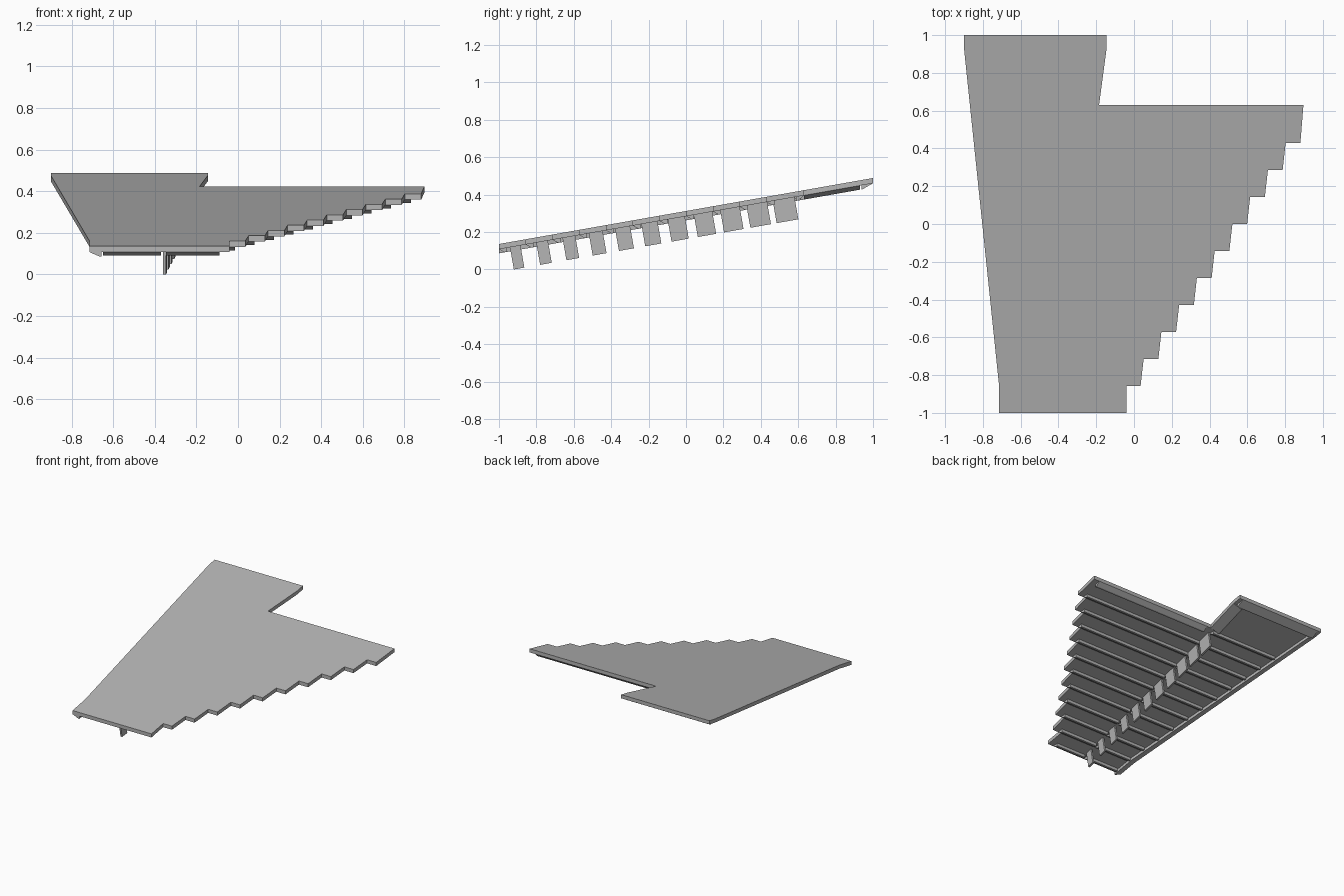
import bpy, bmesh, math
from mathutils import Vector

cube = bpy.data.objects.get("Cube")
if cube:
    bpy.data.objects.remove(cube, do_unlink=True)

grey = bpy.data.materials.new("plain_grey")
grey.use_nodes = True
COLOUR = (0.46, 0.46, 0.46, 1)
grey.diffuse_color = COLOUR
grey.node_tree.nodes["Principled BSDF"].inputs["Base Color"].default_value = COLOUR

TILT = math.radians(10)
PITCH = 0.143          # spacing of steps, ribs and fins
THICK, DEEP = 0.028, 0.05


def point(x, y, drop=0.0):
    """Point on the sloping top surface, lowered by drop."""
    return Vector((x, y, 0.312 + math.tan(TILT) * y - drop))


def prism(name, start, end):
    """Solid joining two matching outlines."""
    bm = bmesh.new()
    a = [bm.verts.new(p) for p in start]
    b = [bm.verts.new(p) for p in end]
    bm.faces.new(a)
    bm.faces.new(b[::-1])
    n = len(a)
    for i in range(n):
        j = (i + 1) % n
        bm.faces.new((a[j], a[i], b[i], b[j]))
    bmesh.ops.recalc_face_normals(bm, faces=bm.faces)
    mesh = bpy.data.meshes.new(name)
    bm.to_mesh(mesh)
    bm.free()
    mesh.materials.append(grey)
    obj = bpy.data.objects.new(name, mesh)
    bpy.context.collection.objects.link(obj)
    return obj


def rail(name, a, b, inward, width=0.03, foot=0.012):
    """Strip under the plate from a to b, its outer face sloping inward."""
    inward = Vector(inward)

    def section(p):
        offsets = ((0, THICK - 0.003), (0, THICK), (width, DEEP),
                   (width + foot, DEEP), (width + foot, THICK - 0.003))
        return [point(*(Vector(p) + inward * o), d) for o, d in offsets]
    prism(name, section(a), section(b))


def step_y(k):
    return -1 + PITCH * k


def step_x(k):
    return -0.04 if k == 0 else 0.035 + 0.094 * (k - 1)


def left_x(y):
    return max(-0.9, min(-0.715, -0.8 - 0.105 * y))


def fin_x(y):
    return -0.265 + 0.094 * y


# Plate with stepped edge and rear tab
outline = [(-0.715, -0.85), (-0.715, -1)]
for k in range(11):
    back = 0.63 if k == 10 else step_y(k + 1)
    outline += [(step_x(k), step_y(k)), (step_x(k) + (0.016 if k else 0.0), back)]
outline += [(-0.185, 0.63), (-0.145, 0.93), (-0.145, 1), (-0.9, 1), (-0.9, 0.93)]
prism("plate", [point(x, y) for x, y in outline],
      [point(x, y, THICK) for x, y in outline])

# Cross ribs, split either side of the fin row
for k in range(12):
    y = step_y(k)
    rail(f"inner_rib_{k}", (left_x(y) + 0.065, y), (fin_x(y) - 0.012, y), (0, 1))
    if k < 11:
        rail(f"outer_rib_{k}", (fin_x(y) + 0.012, y), (step_x(k) - 0.05, y), (0, 1))

# Rims along the straight edges
rail("side_rim", (left_x(-1), -1), (left_x(-0.81), -0.81), (1, 0), 0.05, 0.008)
rail("long_side_rim", (left_x(-0.81), -0.81), (-0.9, 0.93), (1, 0), 0.05, 0.008)
rail("rear_rim", (-0.15, 0.63), (0.85, 0.63), (0, -1))
rail("tab_rear_rim", (-0.87, 1), (-0.175, 1), (0, -1), 0.055, 0.008)
rail("tab_side_rim", (-0.185, 0.63), (-0.145, 0.93), (-1, 0), 0.07, 0.008)

# Row of fins square to the slope
down = Vector((0, math.sin(TILT), -math.cos(TILT)))
for k in range(11):
    mid = -0.918 + 0.1435 * k
    half = 0.028 + 0.003 * k
    base = []
    for side, end in ((-1, -1), (1, -1), (1, 1), (-1, 1)):
        y = mid + end * half
        base.append(point(fin_x(y) + side * 0.007, y, 0))
    prism(f"fin_{k}", [p + down * 0.02 for p in base],
          [p + down * 0.148 for p in base])
